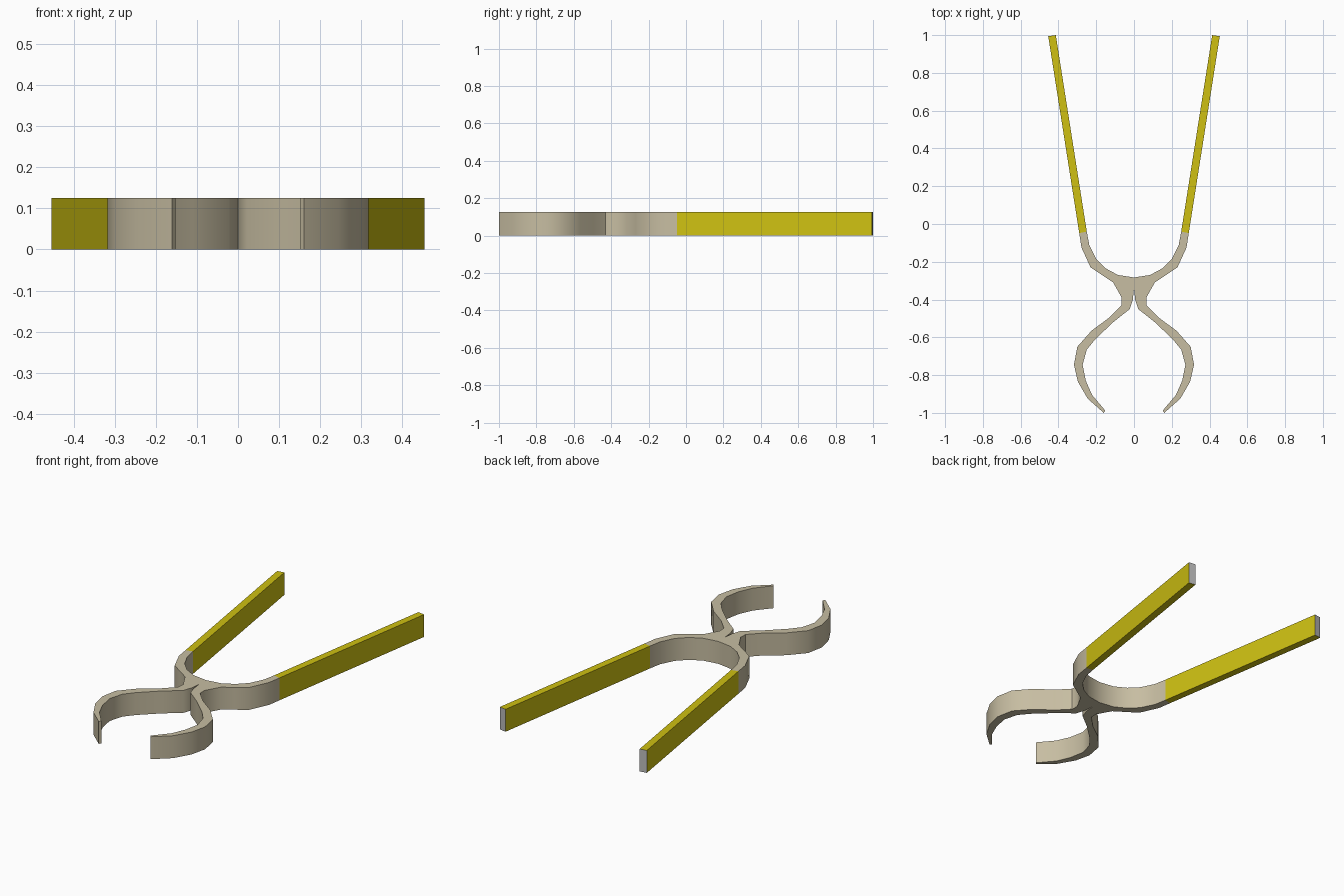
import bpy, bmesh, math

if "Cube" in bpy.data.objects:
    bpy.data.objects.remove(bpy.data.objects["Cube"])

H = 0.125  # thickness of the flat stock


def material(name, rgb):
    m = bpy.data.materials.new(name)
    m.diffuse_color = (*rgb, 1)
    m.use_nodes = True
    m.node_tree.nodes["Principled BSDF"].inputs["Base Color"].default_value = m.diffuse_color
    return m


metal = material("metal", (0.57, 0.51, 0.36))
yellow = material("yellow_grip", (0.62, 0.53, 0.006))
grey = material("grey_end", (0.5, 0.5, 0.5))


def prism(name, pts, mats, skip=(), end=None):
    """Extrude a plan outline upward; skip open joints, 'end' side uses slot 1."""
    n = len(pts)
    area = sum(pts[i][0] * pts[(i + 1) % n][1] - pts[(i + 1) % n][0] * pts[i][1] for i in range(n))
    bm = bmesh.new()
    lo = [bm.verts.new((x, y, 0)) for x, y in pts]
    hi = [bm.verts.new((x, y, H)) for x, y in pts]
    caps = [bm.faces.new(lo[::-1]), bm.faces.new(hi)]
    for i in range(n):
        if i in skip:
            continue
        j = (i + 1) % n
        f = bm.faces.new((lo[i], lo[j], hi[j], hi[i]))
        f.material_index = 1 if i == end else 0
    if area < 0:
        bmesh.ops.reverse_faces(bm, faces=bm.faces[:])
    bmesh.ops.triangulate(bm, faces=caps)
    me = bpy.data.meshes.new(name)
    bm.to_mesh(me)
    bm.free()
    for m in mats:
        me.materials.append(m)
    ob = bpy.data.objects.new(name, me)
    bpy.context.collection.objects.link(ob)
    bpy.ops.object.select_all(action='DESELECT')
    ob.select_set(True)
    bpy.context.view_layer.objects.active = ob
    bpy.ops.object.shade_smooth_by_angle(angle=math.radians(40))
    return ob


# Right half of the body: yoke top, shoulder, neck, jaw, tip, jaw inside, slit
half = [
    (0.085, -0.27), (0.15, -0.235), (0.20, -0.185), (0.237, -0.11), (0.25, -0.04),
    (0.29, -0.048), (0.278, -0.125), (0.23, -0.23), (0.17, -0.27), (0.11, -0.31),
    (0.065, -0.39), (0.067, -0.43), (0.13, -0.495), (0.225, -0.565), (0.30, -0.65),
    (0.318, -0.745), (0.297, -0.835), (0.245, -0.925), (0.16, -1.0),
    (0.152, -0.988), (0.222, -0.905), (0.255, -0.83), (0.272, -0.745), (0.25, -0.665),
    (0.205, -0.61), (0.11, -0.52), (0.022, -0.45), (0.006, -0.40),
]
top, slit = (0, -0.283), (0, -0.34)
body = [top] + half + [slit] + [(-x, y) for x, y in reversed(half)]
n = len(body)
prism("plier_body", body, [metal], skip=(5, n - 6))

# Straight grips with plain grey ends
grip = [(0.25, -0.04), (0.29, -0.048), (0.454, 0.994), (0.414, 1.0)]
for side, s in (("right", 1), ("left", -1)):
    prism("grip_" + side, [(s * x, y) for x, y in grip], [yellow, grey], skip=(0,), end=2)
